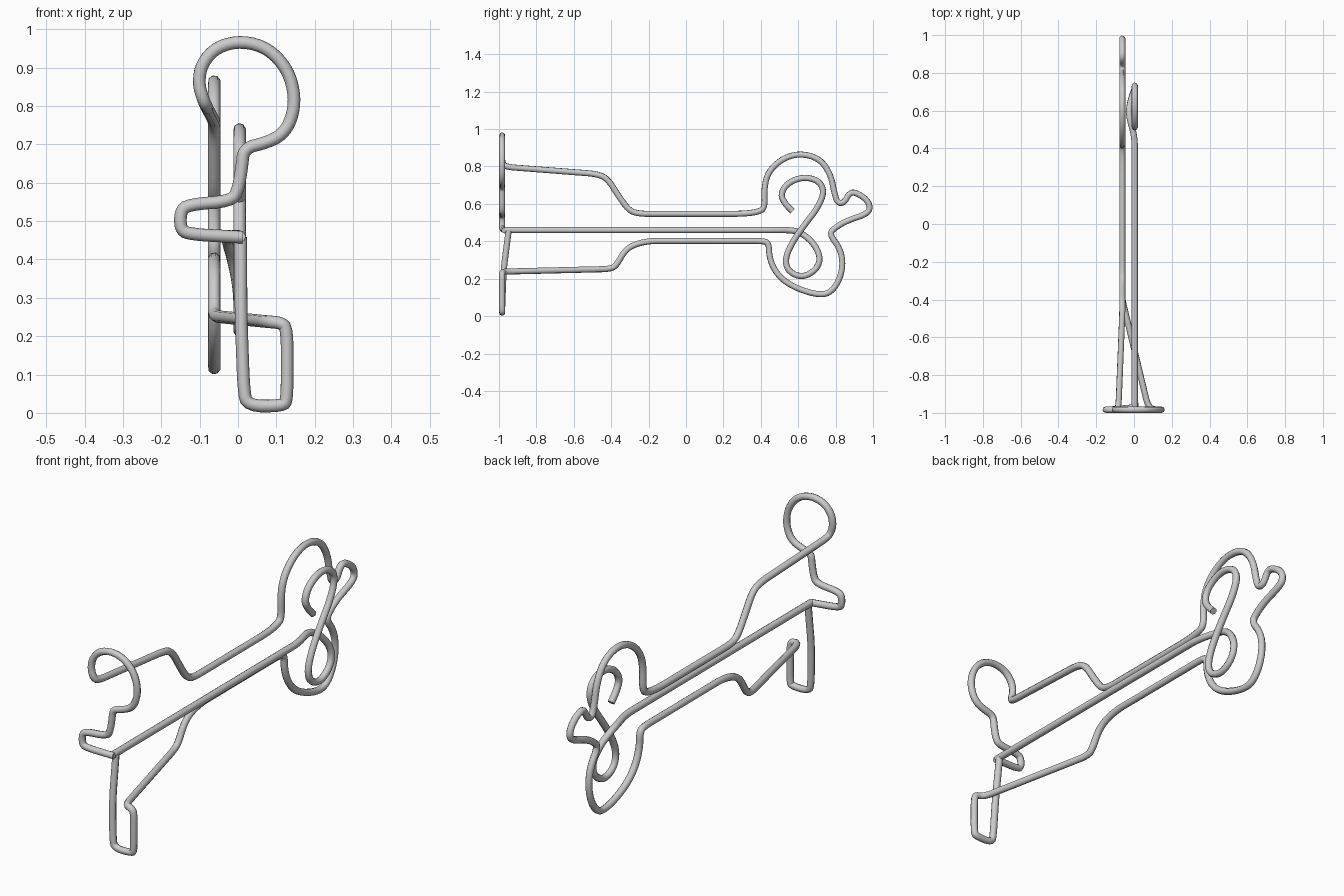
import bpy
from mathutils import Vector

R = 0.0165      # wire radius
FRONT = -0.983  # plane of the front figure
SIDE = -0.062   # plane of the side outline


def rounded(pts, cap=0.03, passes=2):
    """Cut corners, by a limited distance so long runs stay straight."""
    pts = [Vector(p) for p in pts]
    for _ in range(passes):
        out = [pts[0]]
        for a, b, c in zip(pts, pts[1:], pts[2:]):
            for q in (a, c):
                d = q - b
                out.append(b + d.normalized() * min(cap, d.length * 0.25))
        out.append(pts[-1])
        pts = out
        cap *= 0.4
    return pts


def wire(name, pts):
    cu = bpy.data.curves.new(name, 'CURVE')
    cu.dimensions = '3D'
    cu.bevel_depth = R
    cu.bevel_resolution = 2
    cu.use_fill_caps = True
    path = rounded(pts)
    sp = cu.splines.new('POLY')
    sp.points.add(len(path) - 1)
    for p, co in zip(sp.points, path):
        p.co = (*co, 1)
    sp.use_smooth = True
    ob = bpy.data.objects.new(name, cu)
    bpy.context.collection.objects.link(ob)
    # turn into a mesh with smooth shading
    bpy.ops.object.select_all(action='DESELECT')
    ob.select_set(True)
    bpy.context.view_layer.objects.active = ob
    bpy.ops.object.convert(target='MESH')
    bpy.ops.object.shade_smooth_by_angle(angle=0.9)
    return ob


# front leg and foot, then the run back to the side outline
leg = [(0.007, -0.948, 0.458), (0.008, -0.975, 0.25)]
leg += [(x, FRONT, z) for x, z in [
    (0.015, 0.06), (0.024, 0.018), (0.118, 0.018), (0.128, 0.035),
    (0.128, 0.22), (0.112, 0.235)]]
leg += [(0.075, -0.97, 0.238)]

# side outline (y, z): lower edge, rounded ends, upper edge
lower = [(-0.40, .252), (-.37, .275), (-.33, .345), (-.285, .38), (-.20, .402),
         (.42, .402), (.443, .385), (.445, .32), (.47, .25), (.52, .19),
         (.60, .145), (.70, .115), (.765, .12), (.815, .18), (.84, .27),
         (.825, .36), (.765, .44), (.80, .475), (.86, .51), (.965, .545),
         (.987, .58), (.965, .625), (.91, .66), (.875, .66)]
upper = [(.845, .605), (.81, .605), (.793, .66), (.775, .75), (.73, .825),
         (.665, .86), (.585, .866), (.505, .835), (.44, .77), (.418, .69),
         (.422, .58), (.39, .558), (.31, .547), (-.26, .547), (-.31, .57),
         (-.365, .65), (-.42, .735), (-.475, .76)]
outline = [(SIDE, y, z) for y, z in lower + upper]

# round head loop and hand of the front figure (x, z)
head = [(-.103, .86), (-.095, .91), (-.055, .955), (.012, .97), (.08, .95),
        (.13, .895), (.149, .825), (.14, .765), (.115, .725), (.075, .705),
        (.015, .69), (.01, .64), (0, .58), (-.018, .552), (-.13, .543),
        (-.15, .525), (-.15, .48), (-.13, .466)]
figure = [(-.082, -.966, .798), (-.092, FRONT, .82)]
figure += [(x, FRONT, z) for x, z in head]
figure += [(0.012, -0.97, 0.458)]

wire("outer_wire", leg + outline + figure)

# long spine ending in a figure-eight hook
spine = [(0.004, -0.97, .46), (0.004, .46, .46), (-.024, .56, .46),
         (-.027, .61, .448), (-.012, .675, .40)]
eight = [(.72, .32), (.70, .25), (.625, .206), (.55, .235), (.528, .30),
         (.565, .39), (.635, .49), (.705, .58), (.74, .665), (.71, .725),
         (.625, .745), (.54, .71), (.505, .65), (.53, .60), (.57, .56)]
wire("inner_wire", spine + [(0.004, y, z) for y, z in eight])
